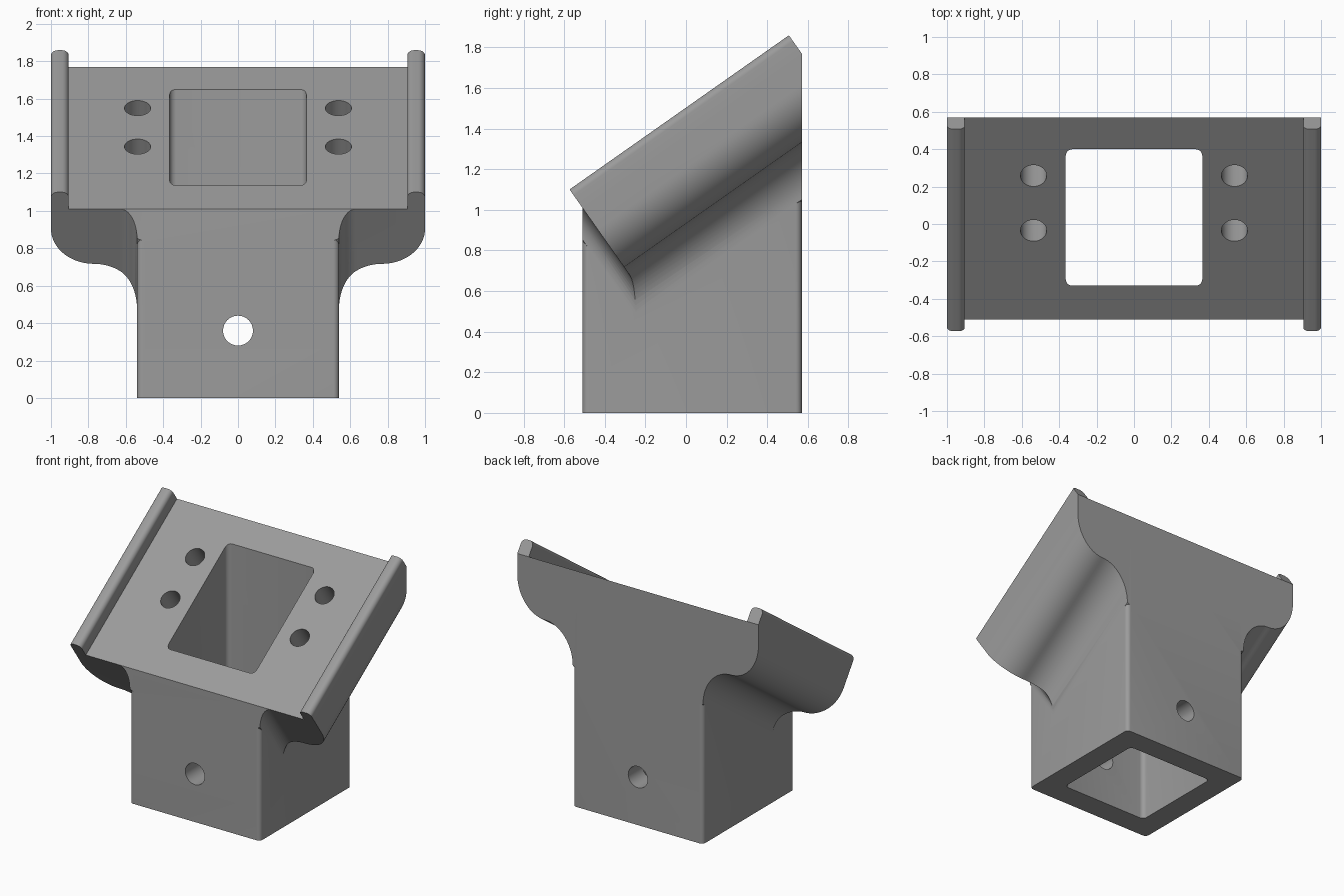
import bpy, bmesh, math

if "Cube" in bpy.data.objects:
    bpy.data.objects.remove(bpy.data.objects["Cube"])

ANG = math.radians(35.1)
C, S = math.cos(ANG), math.sin(ANG)
FRONT, BACK, FRONT_Z = -0.51, 0.57, 1.01
LENGTH = (BACK - FRONT) / C          # length of the tilted plate surface

grey = bpy.data.materials.new("grey_plastic")
grey.diffuse_color = (0.33, 0.33, 0.33, 1)
grey.use_nodes = True
grey.node_tree.nodes["Principled BSDF"].inputs["Base Color"].default_value = grey.diffuse_color


def tilt(x, t, n):
    """Plate frame to world: t runs up the slope, n is the plate normal."""
    return (x, FRONT + t * C - n * S, FRONT_Z + t * S + n * C)


def arc(cx, cy, r, a0, a1, steps=16):
    return [(cx + r * math.cos(math.radians(a0 + (a1 - a0) * i / steps)),
             cy + r * math.sin(math.radians(a0 + (a1 - a0) * i / steps)))
            for i in range(steps + 1)]


def rounded_rect(x0, x1, y0, y1, r):
    return (arc(x1 - r, y1 - r, r, 0, 90, 6) + arc(x0 + r, y1 - r, r, 90, 180, 6)
            + arc(x0 + r, y0 + r, r, 180, 270, 6) + arc(x1 - r, y0 + r, r, 270, 360, 6))


def mirrored(half):
    return half + [(-x, y) for x, y in reversed(half)]


def prism(name, points, start, end):
    """Solid between two mappings of the same outline."""
    bm = bmesh.new()
    a = [bm.verts.new(start(*p)) for p in points]
    b = [bm.verts.new(end(*p)) for p in points]
    bm.faces.new(a)
    bm.faces.new(b)
    for i in range(len(a)):
        j = (i + 1) % len(a)
        bm.faces.new((a[i], a[j], b[j], b[i]))
    bmesh.ops.recalc_face_normals(bm, faces=bm.faces)
    me = bpy.data.meshes.new(name)
    bm.to_mesh(me)
    bm.free()
    me.materials.append(grey)
    ob = bpy.data.objects.new(name, me)
    bpy.context.collection.objects.link(ob)
    return ob


def activate(ob):
    bpy.ops.object.select_all(action='DESELECT')
    ob.select_set(True)
    bpy.context.view_layer.objects.active = ob


def combine(ob, other, operation):
    mod = ob.modifiers.new("combine", 'BOOLEAN')
    mod.operation, mod.object, mod.solver = operation, other, 'EXACT'
    activate(ob)
    bpy.ops.object.modifier_apply(modifier=mod.name)
    bpy.data.objects.remove(other)


# Tilted plate with rounded sides that sweep into the socket
half = ([(1.0, 0.0)] + arc(0.77, -0.128, 0.23, 0, -90)
        + arc(0.77, -0.588, 0.23, 90, 180)[1:] + [(0.5, -0.6)])
body = prism("bracket_body", mirrored(half),
             lambda x, n: tilt(x, n * S / C, n),
             lambda x, n: tilt(x, LENGTH + n * S / C, n))

# Trim the front end square to the slope, with fillets beside the socket
plan = mirrored([(1.2, 2.0), (1.2, 0.0)] + arc(0.63, -0.09, 0.09, 90, 180, 10)
                + [(0.5, -0.1), (0.5, -0.6)])
trim = prism("end_trim", plan, lambda x, t: tilt(x, t, -0.8),
             lambda x, t: tilt(x, t, 0.1))
combine(body, trim, 'INTERSECT')

# Upright square socket cut off along the slope
socket = prism("socket", rounded_rect(-0.54, 0.54, FRONT, BACK, 0.03),
               lambda x, y: (x, y, 0),
               lambda x, y: (x, y, FRONT_Z + (y - FRONT) * S / C))
combine(body, socket, 'UNION')

# Square shaft through the socket
shaft = prism("shaft_cutter", rounded_rect(-0.365, 0.365, -0.33, 0.40, 0.035),
              lambda x, y: (x, y, -0.2), lambda x, y: (x, y, 2.2))
combine(body, shaft, 'DIFFERENCE')

# Cross pin hole through the front and back walls
pin = prism("pin_cutter", arc(0, 0.36, 0.08, 0, 360, 32)[:-1],
            lambda x, z: (x, -1, z), lambda x, z: (x, 1, z))
combine(body, pin, 'DIFFERENCE')

# Four blind screw holes square to the plate
for x0 in (-0.537, 0.537):
    for y0 in (-0.035, 0.258):
        screw = prism("screw_cutter",
                      arc(x0, (y0 - FRONT) / C, 0.07, 0, 360, 32)[:-1],
                      lambda x, t: tilt(x, t, -0.3), lambda x, t: tilt(x, t, 0.1))
        combine(body, screw, 'DIFFERENCE')

# Rounded rails along both sides of the plate
rails = []
for side, label in ((-1, "left_rail"), (1, "right_rail")):
    outline = ([(0.905, 0.0), (1.0, 0.0)] + arc(0.965, 0.075, 0.035, 0, 90, 8)
               + arc(0.94, 0.075, 0.035, 90, 180, 8))
    rails.append(prism(label, [(side * x, n) for x, n in outline],
                       lambda x, n: tilt(x, 0, n), lambda x, n: tilt(x, LENGTH, n)))

for ob in [body] + rails:
    activate(ob)
    bpy.ops.object.shade_smooth_by_angle(angle=math.radians(30))
